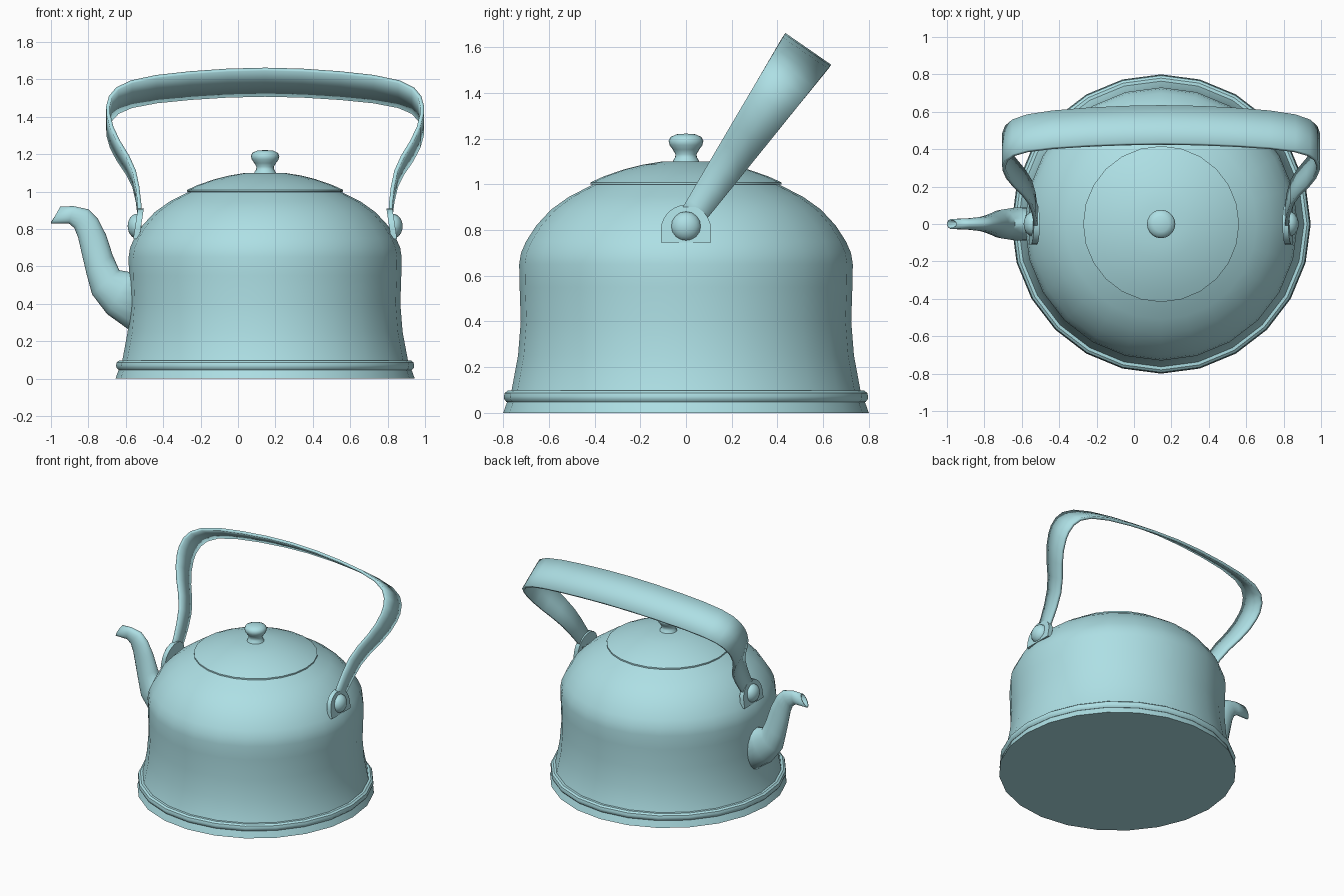
import bpy, bmesh, math
from mathutils import Vector

if "Cube" in bpy.data.objects:
    bpy.data.objects.remove(bpy.data.objects["Cube"])

CX = 0.145          # axis of the pot
SIDES = 24
mat = bpy.data.materials.new("pale_teal")
mat.diffuse_color = (0.42, 0.74, 0.78, 1)
mat.use_nodes = True
mat.node_tree.nodes["Principled BSDF"].inputs["Base Color"].default_value = mat.diffuse_color


def finish(name, verts, faces, thickness=0, angle=35):
    """Make a smooth-shaded object, optionally with a wall thickness."""
    me = bpy.data.meshes.new(name)
    me.from_pydata([tuple(v) for v in verts], [], faces)
    bm = bmesh.new()
    bm.from_mesh(me)
    bmesh.ops.remove_doubles(bm, verts=bm.verts, dist=1e-5)
    bmesh.ops.recalc_face_normals(bm, faces=bm.faces)
    bm.to_mesh(me)
    bm.free()
    ob = bpy.data.objects.new(name, me)
    bpy.context.collection.objects.link(ob)
    me.materials.append(mat)
    if thickness:
        mod = ob.modifiers.new("wall", 'SOLIDIFY')
        mod.thickness = abs(thickness)
        mod.offset = -1 if thickness > 0 else 0
    bpy.ops.object.select_all(action='DESELECT')
    bpy.context.view_layer.objects.active = ob
    ob.select_set(True)
    bpy.ops.object.shade_smooth_by_angle(angle=math.radians(angle))
    return ob


def skin(rings):
    """Quads joining a list of equally long closed rings."""
    n = len(rings[0])
    verts = [v for r in rings for v in r]
    faces = [(i * n + j, i * n + (j + 1) % n, (i + 1) * n + (j + 1) % n, (i + 1) * n + j)
             for i in range(len(rings) - 1) for j in range(n)]
    return verts, faces


def lathe(name, profile, sides=SIDES, cap_bottom=False, angle=35):
    rings = [[(CX + r * math.cos(2 * math.pi * j / sides),
               r * math.sin(2 * math.pi * j / sides), z) for j in range(sides)]
             for r, z in profile]
    verts, faces = skin(rings)
    if cap_bottom:
        faces.append(tuple(range(sides)))
    return finish(name, verts, faces, angle=angle)


# Pot body, with the flared foot and closed floor
lathe("body", [(0.80, 0), (0.782, 0.05), (0.764, 0.095), (0.735, 0.25), (0.723, 0.40),
               (0.728, 0.55), (0.73, 0.65), (0.722, 0.70), (0.70, 0.75), (0.655, 0.82),
               (0.59, 0.89), (0.51, 0.947), (0.405, 1.0)], cap_bottom=True)

# Rolled bead above the foot
lathe("base_bead", [(0.765, 0.046), (0.785, 0.047), (0.795, 0.058), (0.797, 0.072),
                    (0.793, 0.087), (0.78, 0.097), (0.755, 0.098)])

# Domed lid with a thin lip
lathe("lid", [(0.39, 0.998), (0.417, 0.999), (0.417, 1.009), (0.36, 1.035), (0.27, 1.066),
              (0.19, 1.086), (0.11, 1.099), (0, 1.10)])

# Lid knob
lathe("lid_knob", [(0.062, 1.09), (0.056, 1.105), (0.048, 1.118), (0.046, 1.132),
                   (0.058, 1.152), (0.072, 1.172), (0.076, 1.19), (0.068, 1.207),
                   (0.042, 1.219), (0, 1.222)], sides=20, angle=50)

# Spout: each section is lower edge, upper edge and half width
sections = [((-1.0, 0.83), (-0.95, 0.92), 0.027), ((-0.905, 0.83), (-0.88, 0.922), 0.03),
            ((-0.875, 0.805), (-0.80, 0.905), 0.036), ((-0.855, 0.755), (-0.75, 0.855), 0.041),
            ((-0.838, 0.68), (-0.706, 0.77), 0.049), ((-0.81, 0.56), (-0.67, 0.66), 0.062),
            ((-0.78, 0.45), (-0.635, 0.58), 0.077), ((-0.70, 0.345), (-0.57, 0.568), 0.088),
            ((-0.54, 0.23), (-0.50, 0.562), 0.09)]
rings = []
for low, high, w in sections:
    a, b = Vector((low[0], 0, low[1])), Vector((high[0], 0, high[1]))
    mid, half = (a + b) / 2, (b - a) / 2
    rings.append([mid + half * math.cos(t) + Vector((0, w * math.sin(t), 0))
                  for t in (2 * math.pi * k / 16 for k in range(16))])
finish("spout", *skin(rings), thickness=0.008, angle=50)

# Tilted strap handle: half of the path as (distance from axis, height along the tilt)
half_path = [(0.672, 0.0), (0.672, 0.10), (0.682, 0.20), (0.70, 0.30), (0.735, 0.39),
             (0.785, 0.485), (0.82, 0.57), (0.838, 0.65), (0.84, 0.70), (0.826, 0.76),
             (0.79, 0.81), (0.715, 0.852), (0.58, 0.885), (0.40, 0.908), (0.20, 0.924)]
path = [(-x, h) for x, h in half_path] + [(0, 0.93)] + [(x, h) for x, h in half_path[::-1]]
tilt = math.radians(34.7)
up = Vector((0, math.sin(tilt), math.cos(tilt)))
across = Vector((0, math.cos(tilt), -math.sin(tilt)))
verts, faces = [], []
for i, (x, h) in enumerate(path):
    centre = Vector((CX + x, 0, 0.82)) + up * h
    w = 0.053 + 0.069 * h / 0.93
    verts += [centre + across * (w * k) for k in (-1, 0, 1)]
    if i:
        for k in (0, 1):
            p = 3 * i + k
            faces.append((p - 3, p - 2, p + 1, p))
finish("handle", verts, faces, thickness=-0.02)

for side, s in (("left", -1), ("right", 1)):
    # Arched lug plate holding the handle foot, leaning with the shoulder
    outline = [(-0.11, 0.745)] + [(-0.11 * math.cos(math.pi * k / 12),
                                   0.80 + 0.11 * math.sin(math.pi * k / 12))
                                  for k in range(13)] + [(0.11, 0.745)]
    lug = [[(CX + s * (0.703 - d - 0.15 * (z - 0.76)), y, z) for y, z in outline]
           for d in (0, 0.032)]
    verts, faces = skin(lug)
    n = len(outline)
    faces += [tuple(range(n)), tuple(range(n, 2 * n))]
    finish(side + "_lug", verts, faces)

    # Domed rivet on the lug
    dome = [[(CX + s * (0.685 + 0.05 * math.sin(a)),
              0.066 * math.cos(a) * math.cos(2 * math.pi * j / 16),
              0.815 + 0.066 * math.cos(a) * math.sin(2 * math.pi * j / 16))
             for j in range(16)] for a in (math.pi / 2 * k / 6 for k in range(7))]
    finish(side + "_rivet", *skin(dome), angle=50)
